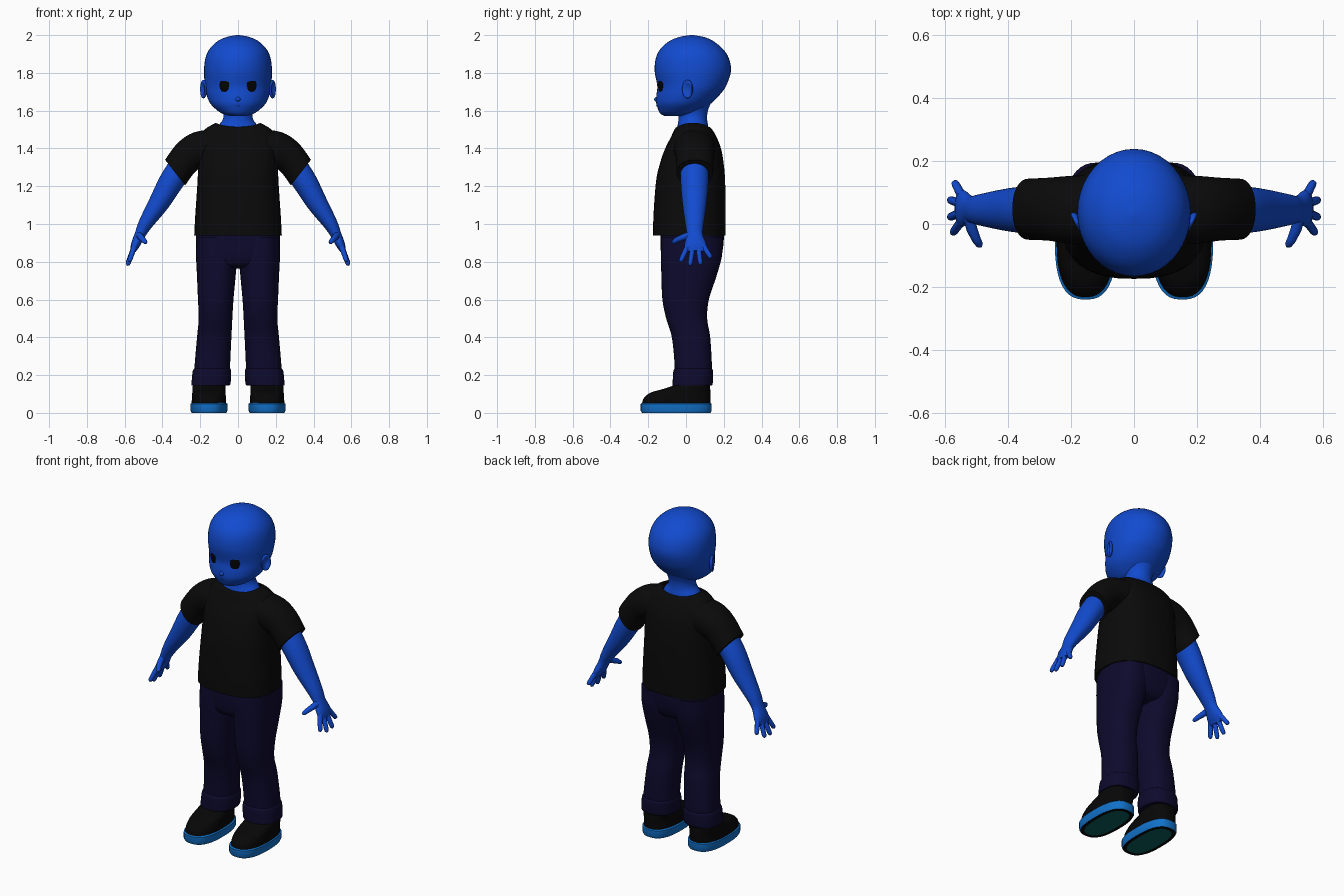
import bpy
import bmesh
from math import sin, cos, radians
from mathutils import Matrix, Vector

default_cube = bpy.data.objects.get("Cube")
if default_cube:
    bpy.data.objects.remove(default_cube, do_unlink=True)


def material(name, red, green, blue):
    mat = bpy.data.materials.new(name)
    mat.use_nodes = True
    mat.diffuse_color = (red, green, blue, 1)
    shader = mat.node_tree.nodes["Principled BSDF"]
    shader.inputs["Base Color"].default_value = (red, green, blue, 1)
    shader.inputs["Roughness"].default_value = 0.8
    return mat


skin = material("blue skin", .006, .07, .63)
shirt_black = material("shirt black", .003, .003, .003)
shoe_black = material("shoe black", .002, .002, .002)
eye_black = material("eye black", .001, .001, .001)
navy = material("trouser navy", .004, .003, .026)
sole_blue = material("sole blue", .006, .17, .6)
teal = material("tread teal", .003, .12, .11)


def finish(bm, name, mats, sharp=40):
    bmesh.ops.recalc_face_normals(bm, faces=bm.faces)
    mesh = bpy.data.meshes.new(name)
    bm.to_mesh(mesh)
    bm.free()
    for mat in mats:
        mesh.materials.append(mat)
    for poly in mesh.polygons:
        poly.use_smooth = True
    mesh.set_sharp_from_angle(angle=radians(sharp))
    obj = bpy.data.objects.new(name, mesh)
    bpy.context.collection.objects.link(obj)
    return obj


def box(x0, x1, y0, y1, z, dip=0):
    """Horizontal ring that fills the given bounds."""
    return ((x0 + x1) / 2, (y0 + y1) / 2, z, (x1 - x0) / 2, (y1 - y0) / 2, 0, dip)


def wide(half, y0, y1, z, dip=0):
    return box(-half, half, y0, y1, z, dip)


def tilted(x, y, z, rx, ry, tilt):
    return (x, y, z, rx, ry, radians(tilt), 0)


def spline(rings, steps):
    """Catmull-Rom interpolation between neighbouring rings."""
    out = []
    for i in range(len(rings) - 1):
        quad = [rings[max(i - 1, 0)], rings[i], rings[i + 1],
                rings[min(i + 2, len(rings) - 1)]]
        for k in range(steps):
            t = k / steps
            out.append([b + t / 2 * (c - a + t * (2*a - 5*b + 4*c - d + t * (3*(b - c) + d - a)))
                        for a, b, c, d in zip(*quad)])
    return out + [rings[-1]]


def loft(name, rings, mats, side=1, power=2, steps=5, sides=40, cap_end=True):
    """Skin superellipse rings; side = -1 mirrors the part in x."""
    bm = bmesh.new()
    loops = []
    for x, y, z, rx, ry, tilt, dip in spline(rings, steps):
        loop = []
        for k in range(sides):
            angle = radians(360 * k / sides)
            c, s = cos(angle), sin(angle)
            u = rx * abs(c) ** (2 / power) * (1 if c > 0 else -1)
            v = ry * abs(s) ** (2 / power) * (1 if s > 0 else -1)
            loop.append(bm.verts.new((side * (x + u * cos(tilt)), y + v,
                                      z + u * sin(tilt) - dip * s * s)))
        loops.append(loop)
    for low, high in zip(loops, loops[1:]):
        for k in range(sides):
            n = (k + 1) % sides
            bm.faces.new((low[k], low[n], high[n], high[k]))
    bm.faces.new(loops[0])
    if cap_end:
        bm.faces.new(loops[-1])
    return finish(bm, name, mats)


def ball(name, loc, size, turn, mat, shape=None):
    bm = bmesh.new()
    bmesh.ops.create_uvsphere(bm, u_segments=24, v_segments=16, radius=1)
    for v in bm.verts:
        if shape:
            shape(v.co)
    scale = Matrix.Diagonal(Vector(size).to_4d())
    bm.transform(Matrix.Translation(loc) @ Matrix.Rotation(radians(turn), 4, "Z") @ scale)
    return finish(bm, name, [mat])


def tube(name, points, radii, depth, mat):
    curve = bpy.data.curves.new(name, "CURVE")
    curve.dimensions = "3D"
    curve.bevel_depth = depth
    curve.bevel_resolution = 3
    curve.use_fill_caps = True
    line = curve.splines.new("POLY")
    line.points.add(len(points) - 1)
    for point, co, radius in zip(line.points, points, radii):
        point.co = (*co, 1)
        point.radius = radius
    line.use_smooth = True
    curve.materials.append(mat)
    obj = bpy.data.objects.new(name, curve)
    bpy.context.collection.objects.link(obj)


# Head and neck
loft("head", [wide(.045, -.115, .03, 1.572), wide(.085, -.136, .06, 1.585),
              wide(.12, -.149, .095, 1.61), wide(.148, -.158, .135, 1.64),
              wide(.165, -.157, .175, 1.68), wide(.175, -.152, .212, 1.73),
              wide(.18, -.166, .238, 1.81), wide(.172, -.159, .226, 1.88),
              wide(.148, -.133, .192, 1.93), wide(.105, -.085, .142, 1.97),
              wide(.06, -.035, .095, 1.99), wide(.01, .02, .04, 2)], [skin])
loft("neck", [wide(.13, -.06, .12, 1.48), wide(.105, -.045, .117, 1.52),
              wide(.08, -.04, .112, 1.555), wide(.078, -.04, .116, 1.6),
              wide(.1, -.04, .14, 1.66)], [skin])
ball("nose", (0, -.156, 1.66), (.013, .013, .012), 0, skin)
tube("mouth", [(-.022, -.148, 1.622), (0, -.153, 1.626), (.022, -.148, 1.622)],
     [.5, 1, .5], .005, skin)

# Shirt body with a scooped neckline
loft("shirt_body", [wide(.232, -.174, .208, .938), wide(.226, -.172, .21, 1.05),
                    wide(.214, -.158, .207, 1.23), wide(.212, -.135, .198, 1.33),
                    wide(.215, -.11, .185, 1.4), wide(.205, -.08, .162, 1.46),
                    wide(.17, -.058, .135, 1.505), wide(.118, -.045, .118, 1.535, .02)],
     [shirt_black], power=2.5, cap_end=False)

# Trouser seat
loft("trouser_seat", [wide(.1, -.06, .09, .765), wide(.19, -.115, .16, .785),
                      wide(.218, -.133, .192, .85), wide(.224, -.135, .203, .96)],
     [navy], power=2.5)


def ear_dish(co):
    if co.x > 0:
        co.x *= 1.5 * (co.y ** 2 + co.z ** 2) - .3


for s, side in ((1, "left"), (-1, "right")):
    # Face details
    ball(side + "_eye", (s * .073, -.135, 1.735), (.028, .005, .038), s * 26, eye_black)
    ear = ball(side + "_ear", (.183, .008, 1.714), (.016, .031, .049), -25, skin, ear_dish)
    if s < 0:
        ear.data.transform(Matrix.Diagonal((-1, 1, 1, 1)))
        ear.data.flip_normals()

    # Sleeve and arm
    loft(side + "_sleeve", [tilted(.1, .045, 1.405, .1, .11, 80),
                            tilted(.195, .045, 1.395, .098, .108, 64),
                            tilted(.27, .047, 1.355, .088, .1, 54),
                            tilted(.333, .047, 1.272, .086, .097, 52)],
         [shirt_black], s, 2.2)
    loft(side + "_arm", [tilted(.29, .045, 1.32, .07, .074, 52),
                         tilted(.36, .045, 1.215, .067, .073, 47),
                         tilted(.42, .045, 1.11, .055, .064, 37),
                         tilted(.49, .045, 1.0, .038, .049, 29),
                         tilted(.518, .046, .945, .029, .043, 25),
                         tilted(.543, .05, .89, .024, .058, 20),
                         tilted(.556, .05, .855, .014, .05, 15)], [skin], s)

    # Fingers and thumb
    tips = [(.576, -.03, .8), (.586, .021, .78), (.586, .077, .785), (.57, .133, .82)]
    for number, tip in enumerate(tips):
        root = Vector((.547, .01 + .027 * number, .885))
        end = Vector(tip)
        path = [root.lerp(end, t) for t in (0, .5, .85, .95, 1)]
        tube(f"{side}_finger_{number + 1}", [(s * p.x, p.y, p.z) for p in path],
             [1.1, 1, .95, .75, .3], .0135, skin)
    thumb = [(.525, .03, .945), (.515, -.015, .93), (.5, -.05, .915), (.49, -.066, .903),
             (.486, -.072, .898)]
    tube(side + "_thumb", [(s * x, y, z) for x, y, z in thumb],
         [1.3, 1.2, 1, .8, .3], .0145, skin)

    # Trouser leg and turned-up cuff
    loft(side + "_trouser_leg", [box(.045, .236, -.062, .132, .16), box(.042, .23, -.06, .137, .25),
                                 box(.035, .217, -.075, .128, .4), box(.03, .208, -.105, .112, .5),
                                 box(.024, .212, -.125, .121, .6), box(.013, .217, -.13, .16, .72),
                                 box(.004, .222, -.133, .19, .83), box(.01, .22, -.13, .195, .93)],
         [navy], s, 2.4)
    loft(side + "_cuff", [box(.044, .246, -.071, .137, .146), box(.039, .246, -.071, .142, .16),
                          box(.036, .24, -.067, .143, .22), box(.042, .23, -.06, .136, .236)],
         [navy], s, 2.4)

    # Shoe upper
    loft(side + "_shoe_upper", [box(.062, .246, -.234, .13, .045), box(.064, .244, -.222, .13, .08),
                                box(.066, .242, -.185, .13, .108), box(.066, .241, -.12, .128, .127),
                                box(.067, .239, -.07, .126, .145), box(.075, .23, -.045, .12, .175)],
         [shoe_black], s, 2.5)

    # Sole with a dark rim and a coloured tread underneath
    sole = loft(side + "_sole", [box(.082, .225, -.212, .108, 0), box(.062, .245, -.233, .13, 0),
                                 box(.056, .251, -.24, .136, .012),
                                 box(.056, .251, -.24, .136, .048),
                                 box(.064, .243, -.23, .128, .054)],
                [sole_blue, shoe_black, teal], s, 2.6, steps=1)
    for poly in sole.data.polygons:
        if poly.center.z < .001:
            poly.material_index = 2 if len(poly.vertices) > 4 else 1
